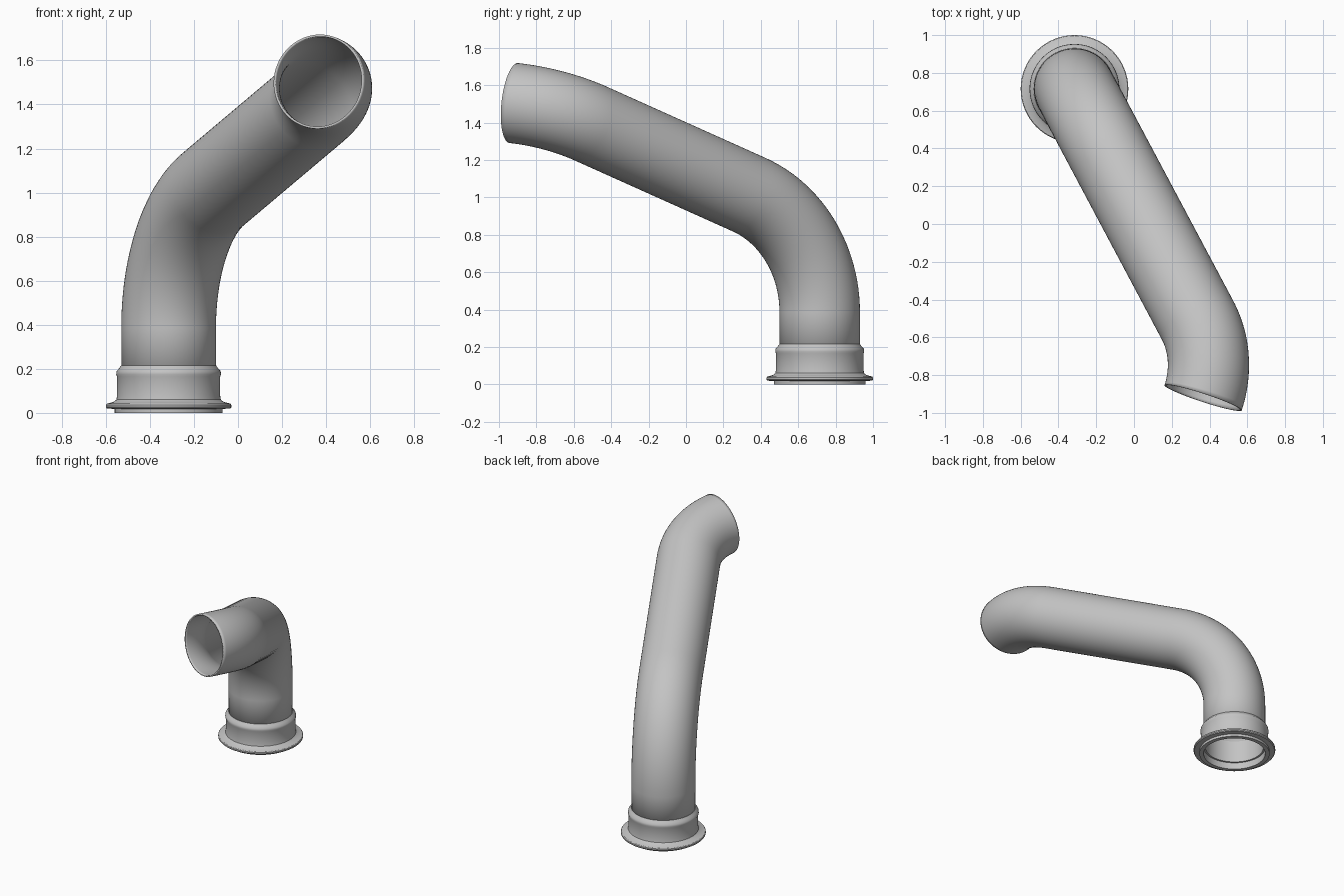
import bpy, bmesh, math
from mathutils import Vector, Matrix

if "Cube" in bpy.data.objects:
    bpy.data.objects.remove(bpy.data.objects["Cube"])

SIDES = 64
RADIUS = 0.215
BASE = Vector((-0.315, 0.715, 0))

metal = bpy.data.materials.new("grey metal")
metal.use_nodes = True
grey = (0.55, 0.55, 0.55, 1)
metal.diffuse_color = grey
metal.node_tree.nodes["Principled BSDF"].inputs["Base Color"].default_value = grey


def loft(name, rings, closed=False):
    """Skin a list of equal rings of points into one smooth object."""
    bm = bmesh.new()
    loops = [[bm.verts.new(p) for p in ring] for ring in rings]
    pairs = list(zip(loops, loops[1:]))
    if closed:
        pairs.append((loops[-1], loops[0]))
    for a, b in pairs:
        for i in range(SIDES):
            j = (i + 1) % SIDES
            bm.faces.new((a[i], a[j], b[j], b[i]))
    bmesh.ops.recalc_face_normals(bm, faces=bm.faces)
    mesh = bpy.data.meshes.new(name)
    bm.to_mesh(mesh)
    bm.free()
    mesh.materials.append(metal)
    obj = bpy.data.objects.new(name, mesh)
    bpy.context.collection.objects.link(obj)
    bpy.ops.object.select_all(action="DESELECT")
    obj.select_set(True)
    bpy.context.view_layer.objects.active = obj
    bpy.ops.object.shade_smooth_by_angle(angle=math.radians(35))
    return obj


def circle(radius):
    steps = [2 * math.pi * i / SIDES for i in range(SIDES)]
    return [Vector((radius * math.cos(a), radius * math.sin(a), 0)) for a in steps]


def bend(before, corner, after, tangent, steps=24):
    """Circular arc rounding a corner: list of (point, direction)."""
    d1 = (corner - before).normalized()
    d2 = (after - corner).normalized()
    angle = d1.angle(d2)
    axis = d1.cross(d2).normalized()
    start = corner - d1 * tangent
    centre = start + axis.cross(d1) * tangent / math.tan(angle / 2)
    arc = []
    for i in range(steps + 1):
        turn = Matrix.Rotation(angle * i / steps, 3, axis)
        arc.append((centre + turn @ (start - centre), turn @ d1))
    return arc


# Pipe: upright, long sloping run, then a short turn to the open mouth
foot = BASE + Vector((0, 0, 0.1))
elbow = BASE + Vector((0, 0, 0.845))
knee = Vector((0.438, -0.70, 1.48))
mouth = Vector((0.366, -0.92, 1.504))
path = [(foot, Vector((0, 0, 1)))]
path += bend(foot, elbow, knee, 0.46)
path += bend(elbow, knee, mouth, (mouth - knee).length)

rings = []
frame = Matrix.Identity(3)
heading = Vector((0, 0, 1))
for point, direction in path:
    frame = heading.rotation_difference(direction).to_matrix() @ frame
    heading = direction
    rings.append([point + frame @ p for p in circle(RADIUS)])
pipe = loft("bent_pipe", rings)
wall = pipe.modifiers.new("wall", "SOLIDIFY")
wall.thickness = 0.01
wall.offset = -1

# Collar and flange: closed (radius, height) section turned about the foot
section = [
    (0.215, 0), (0.245, 0), (0.245, 0.018), (0.28, 0.02), (0.285, 0.026),
    (0.285, 0.036), (0.28, 0.042), (0.25, 0.05), (0.237, 0.06),
    (0.234, 0.08), (0.234, 0.165), (0.238, 0.175), (0.236, 0.19),
    (0.225, 0.202), (0.216, 0.215), (0.202, 0.215), (0.202, 0.05), (0.215, 0.05),
]
loft("base_flange",
     [[BASE + p + Vector((0, 0, z)) for p in circle(r)] for r, z in section],
     closed=True)
